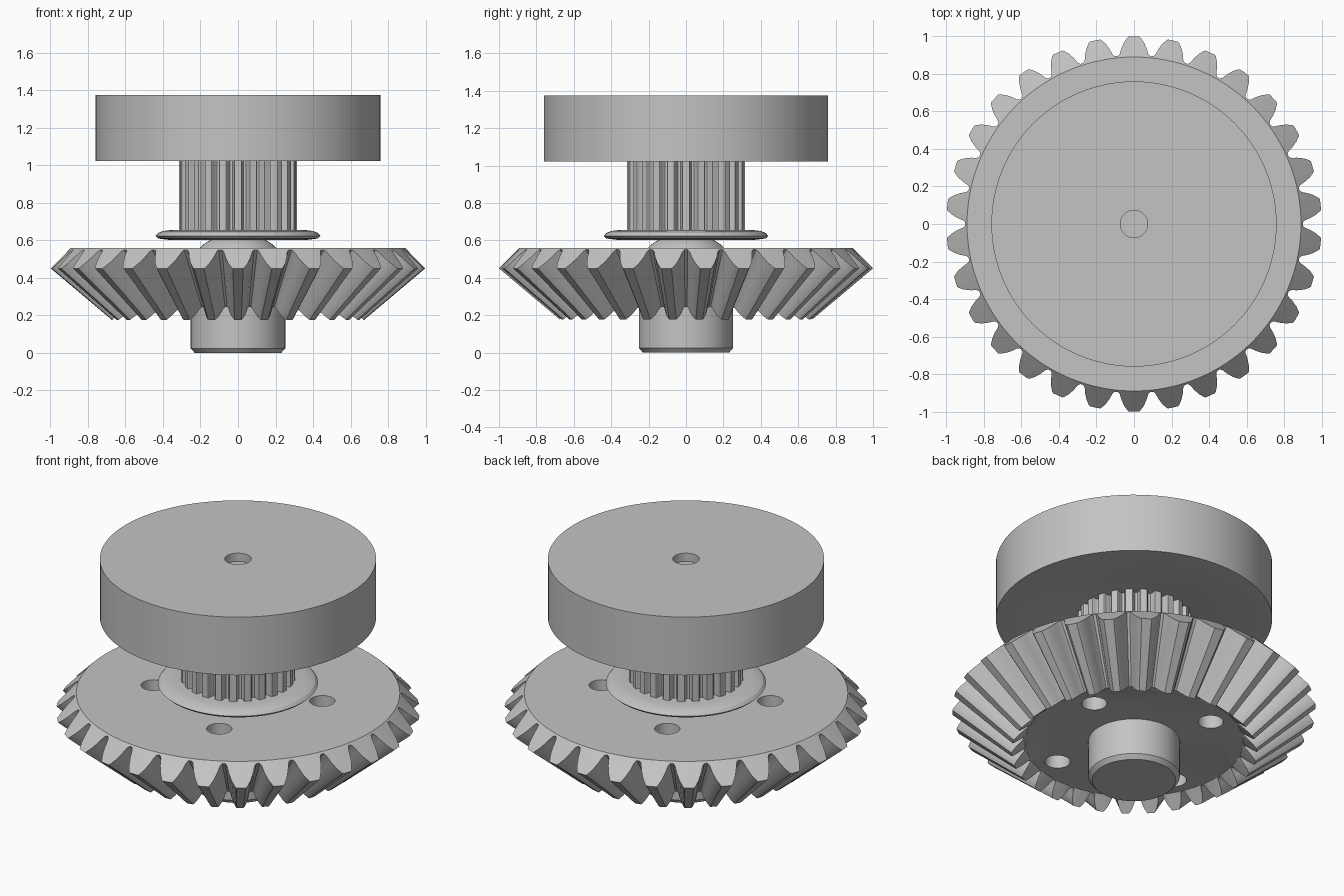
import bpy, bmesh
from math import sin, cos, pi, radians

cube = bpy.data.objects.get("Cube")
if cube:
    bpy.data.objects.remove(cube, do_unlink=True)

grey = bpy.data.materials.new("plain grey")
grey.use_nodes = True
grey.diffuse_color = (0.55, 0.55, 0.55, 1)
grey.node_tree.nodes["Principled BSDF"].inputs["Base Color"].default_value = grey.diffuse_color


def finish(name, bm):
    """Turn a bmesh into a shaded object."""
    bmesh.ops.recalc_face_normals(bm, faces=bm.faces)
    mesh = bpy.data.meshes.new(name)
    bm.to_mesh(mesh)
    bm.free()
    mesh.materials.append(grey)
    obj = bpy.data.objects.new(name, mesh)
    bpy.context.collection.objects.link(obj)
    return obj


def smooth(obj):
    bpy.ops.object.select_all(action='DESELECT')
    obj.select_set(True)
    bpy.context.view_layer.objects.active = obj
    bpy.ops.object.shade_smooth_by_angle(angle=radians(25))


def loft(name, rings):
    """Skin a stack of equal-length point rings and cap both ends."""
    bm = bmesh.new()
    loops = [[bm.verts.new(p) for p in ring] for ring in rings]
    for a, b in zip(loops, loops[1:]):
        for i in range(len(a)):
            j = (i + 1) % len(a)
            bm.faces.new((a[i], a[j], b[j], b[i]))
    bm.faces.new(loops[0])
    bm.faces.new(loops[-1])
    return finish(name, bm)


def circle(r, z, angles):
    return [(r * cos(a), r * sin(a), z) for a in angles]


def lathe(name, profile, sides=72):
    angles = [2 * pi * i / sides for i in range(sides)]
    return loft(name, [circle(r, z, angles) for r, z in profile])


def tooth_outline(count, half_tooth, phase):
    """Polar outline (angle, height) from (half width in pitches, height)."""
    shape = [(-w, h) for w, h in half_tooth] + [(w, h) for w, h in reversed(half_tooth)]
    return [(phase + 2 * pi * (k + w) / count, h) for k in range(count) for w, h in shape]


# Bevel gear: the big end shrinks towards the cone apex
APEX, SHRINK = -0.39, 0.675
outline = tooth_outline(30, [(0.455, 0), (0.4, 0.1), (0.34, 0.4), (0.26, 0.7), (0.165, 0.95), (0.13, 1)], pi / 2)
angles = [a for a, h in outline]
big_end = [((0.9 + 0.1 * h) * cos(a), (0.9 + 0.1 * h) * sin(a), 0.55 - 0.1 * h) for a, h in outline]
small_end = [(x * SHRINK, y * SHRINK, APEX + (z - APEX) * SHRINK) for x, y, z in big_end]
gear = loft("bevel_gear", [circle(0.89, 0.56, angles), big_end, small_end, circle(0.6, 0.244, angles)])

# Four bolt holes through the gear
for k in range(4):
    a = radians(22.5 + 90 * k)
    drill = lathe("hole_cutter", [(0.07, 0), (0.07, 0.8)], 32)
    drill.location = (0.475 * cos(a), 0.475 * sin(a), 0)
    drill.hide_render = True
    cut = gear.modifiers.new("hole", 'BOOLEAN')
    cut.operation, cut.solver, cut.object = 'DIFFERENCE', 'EXACT', drill
    bpy.context.view_layer.objects.active = gear
    bpy.ops.object.modifier_apply(modifier=cut.name)
    bpy.data.objects.remove(drill, do_unlink=True)

# Turned parts
hub = lathe("lower_hub", [(0.23, 0), (0.252, 0.025), (0.252, 0.3)])
collar = lathe("collar", [(0.21, 0.55), (0.19, 0.575), (0.16, 0.595), (0.13, 0.61)])
flange = lathe("flange", [(0.37, 0.603), (0.425, 0.61), (0.44, 0.624), (0.425, 0.64),
                          (0.4, 0.65), (0.36, 0.655)])
wheel = lathe("top_wheel", [(0.385, 1.035), (0.44, 1.022), (0.76, 1.022), (0.76, 1.375),
                            (0.073, 1.375), (0.073, 1.325)], 96)

# Toothed pulley between flange and wheel
teeth = tooth_outline(24, [(0.4, 0), (0.3, 0.3), (0.27, 0.85), (0.22, 1)], 0)
pulley = loft("toothed_pulley", [[((0.275 + 0.04 * h) * cos(a), (0.275 + 0.04 * h) * sin(a), z)
                                  for a, h in teeth] for z in (0.65, 1.04)])

for part in (gear, hub, collar, flange, wheel, pulley):
    smooth(part)
